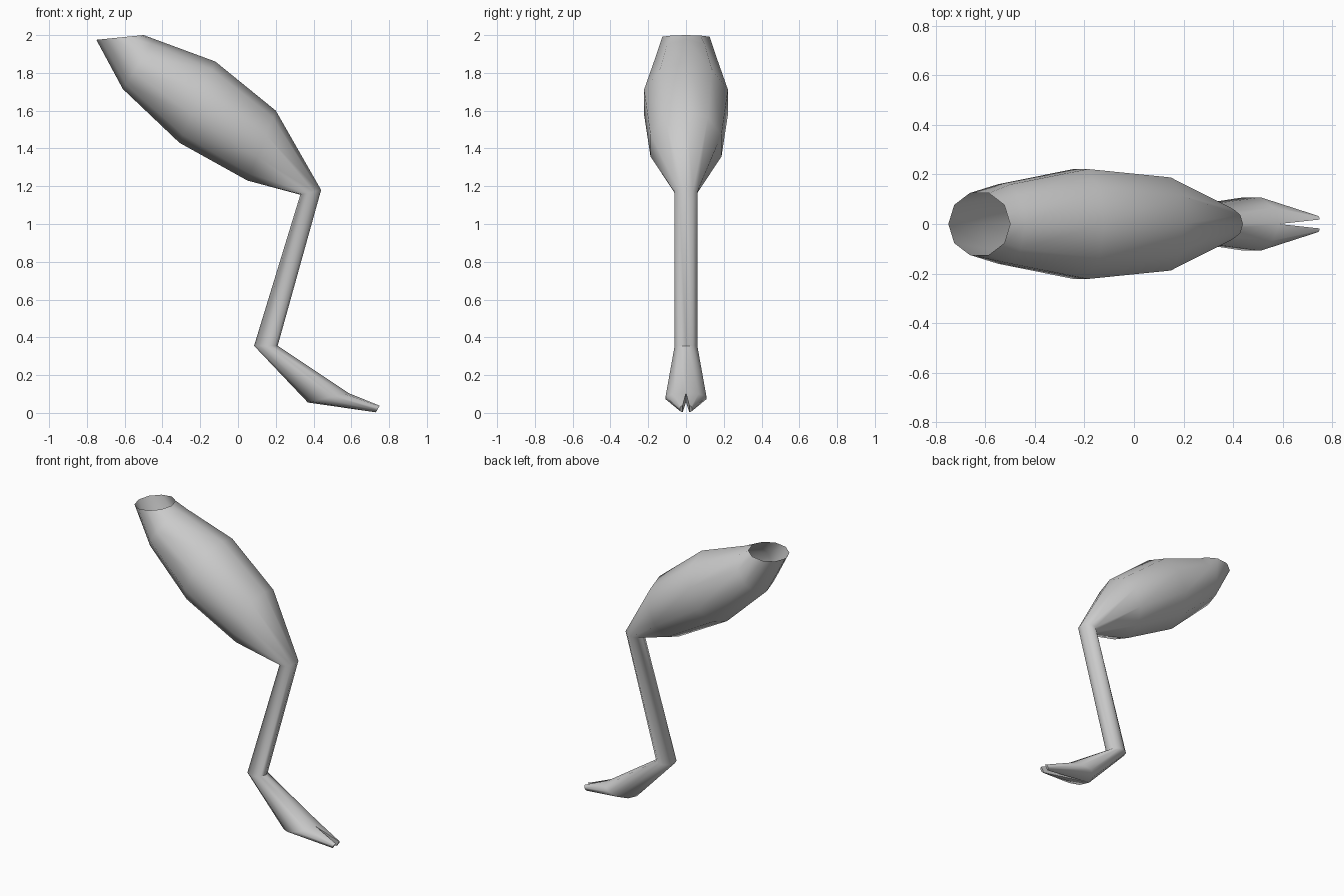
import bpy, bmesh
from math import sin, cos, pi

if "Cube" in bpy.data.objects:
    bpy.data.objects.remove(bpy.data.objects["Cube"])

SIDES = 10
bm = bmesh.new()

# Cross-sections down the leg: upper point (x, z), lower point (x, z), half width in y
SECTIONS = [
    ((-0.50, 2.00), (-0.75, 1.975), 0.125),   # open hip
    ((-0.44, 1.978), (-0.61, 1.715), 0.16),   # thigh
    ((-0.12, 1.86), (-0.31, 1.43), 0.222),
    ((0.20, 1.60), (0.05, 1.23), 0.188),
    ((0.44, 1.18), (0.33, 1.155), 0.06),      # knee
    ((0.21, 0.355), (0.085, 0.355), 0.06),    # ankle
    ((0.585, 0.105), (0.37, 0.055), 0.108),   # ball of foot
]


def section(up, low, half, start=0, count=SIDES, side=1, y0=0.0):
    """Elliptical ring (or part of one) spanning the two profile points."""
    verts = []
    for i in range(start, start + count):
        a = 2 * pi * i / SIDES
        t = (1 + cos(a)) / 2
        x = low[0] + (up[0] - low[0]) * t
        z = low[1] + (up[1] - low[1]) * t
        verts.append(bm.verts.new((x, side * (y0 + half / 0.951 * sin(a)), z)))
    return verts


def bridge(a, b):
    n = len(a)
    for i in range(n):
        j = (i + 1) % n
        bm.faces.new((a[i], a[j], b[j], b[i]))


# Thigh, shin and foot as one skin
rings = [section(*s) for s in SECTIONS]
for a, b in zip(rings, rings[1:]):
    bridge(a, b)

# Two tapering toes, each from half of the last ring
ball = rings[-1]
half_count = SIDES // 2 + 1
for side in (1, -1):
    root = [ball[(side * i) % SIDES] for i in range(half_count)]
    tip = section((0.75, 0.038), (0.73, 0.003), 0.015, count=half_count, side=side, y0=0.018)
    bridge(root, tip)
    bm.faces.new(tip)

bmesh.ops.recalc_face_normals(bm, faces=bm.faces)
mesh = bpy.data.meshes.new("leg")
bm.to_mesh(mesh)
bm.free()
leg = bpy.data.objects.new("leg", mesh)
bpy.context.collection.objects.link(leg)

# Smooth skin with sharp creases at the toes
bpy.context.view_layer.objects.active = leg
leg.select_set(True)
bpy.ops.object.shade_smooth_by_angle(angle=1.1)
